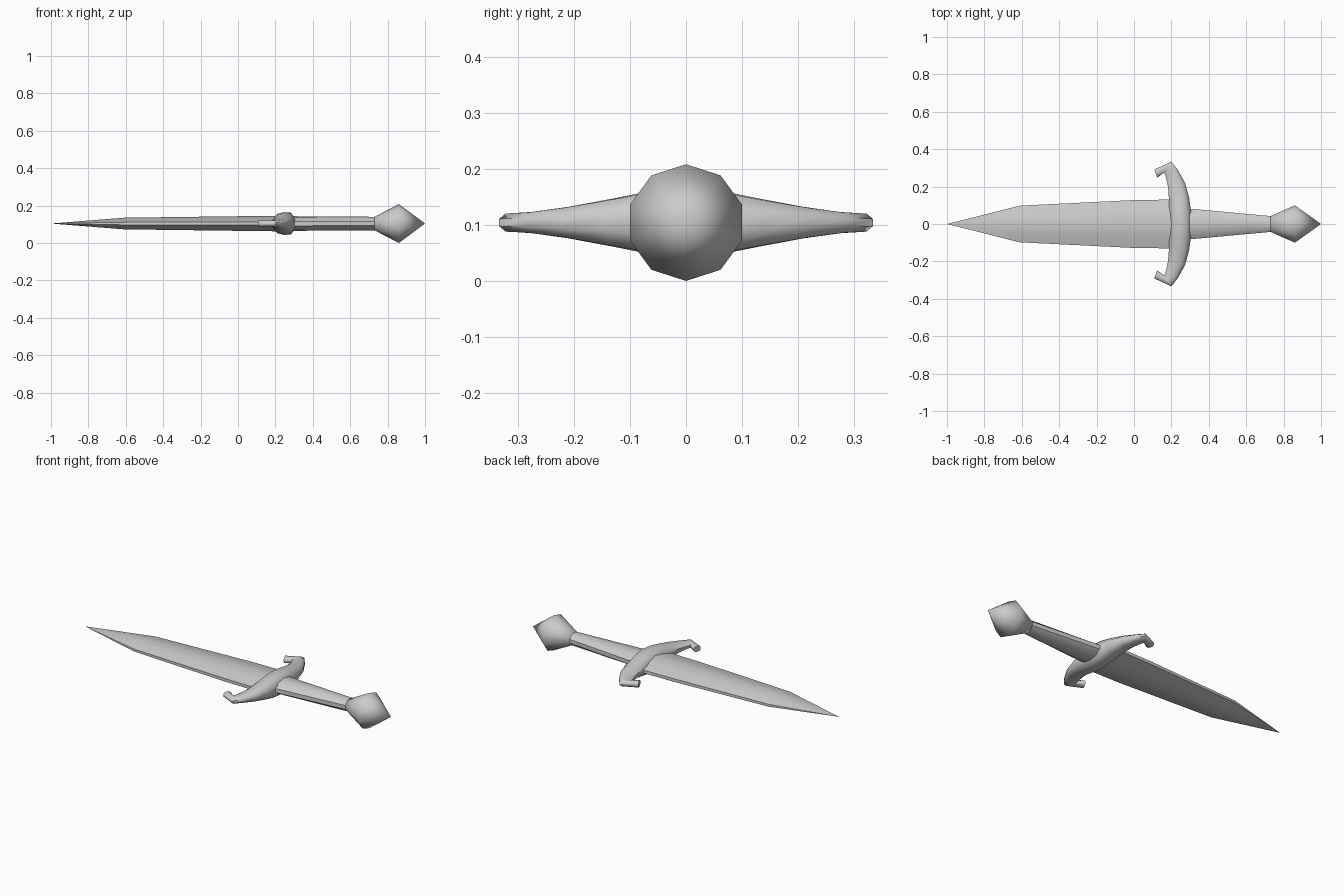
import bpy, bmesh
from math import sin, cos, pi
from mathutils import Vector

if "Cube" in bpy.data.objects:
    bpy.data.objects.remove(bpy.data.objects["Cube"])

Z = 0.104  # height of the dagger's centre line


def loft(name, rings, angle=0.6):
    """Skin a list of equal rings, cap both ends, merge collapsed tips."""
    bm = bmesh.new()
    loops = [[bm.verts.new(p) for p in r] for r in rings]
    n = len(rings[0])
    for a, b in zip(loops, loops[1:]):
        for i in range(n):
            j = (i + 1) % n
            bm.faces.new((a[i], a[j], b[j], b[i]))
    bm.faces.new(loops[0])
    bm.faces.new(loops[-1][::-1])
    bmesh.ops.remove_doubles(bm, verts=bm.verts, dist=1e-5)
    bmesh.ops.recalc_face_normals(bm, faces=bm.faces)
    mesh = bpy.data.meshes.new(name)
    bm.to_mesh(mesh)
    bm.free()
    ob = bpy.data.objects.new(name, mesh)
    bpy.context.collection.objects.link(ob)
    bpy.ops.object.select_all(action='DESELECT')
    ob.select_set(True)
    bpy.context.view_layer.objects.active = ob
    bpy.ops.object.shade_smooth_by_angle(angle=angle)
    return ob


def oval(x, ry, rz, n=10):
    return [(x, ry * cos(pi / 2 + 2 * pi * i / n), Z + rz * sin(pi / 2 + 2 * pi * i / n))
            for i in range(n)]


def blade_ring(x, w, t, e):
    shape = [(0, t), (w * .5, t * .72), (w, e), (w, -e), (w * .5, -t * .72),
             (0, -t), (-w * .5, -t * .72), (-w, -e), (-w, e), (-w * .5, t * .72)]
    return [(x, y, Z + z) for y, z in shape]


# Blade: ridged section with a thin flat edge, tapering to a point
loft("blade", [blade_ring(0.24, 0.131, 0.042, 0.009), blade_ring(0.0, 0.128, 0.039, 0.009),
               blade_ring(-0.61, 0.098, 0.031, 0.007), blade_ring(-1.0, 0, 0, 0)])

# Grip and faceted pommel
loft("grip", [oval(0.22, 0.093, 0.042), oval(0.31, 0.085, 0.039), oval(0.735, 0.044, 0.036)])
loft("pommel", [oval(0.73, 0.044, 0.036), oval(0.86, 0.105, 0.104), oval(1.0, 0, 0)], angle=1.2)

# Crossguard: (outer x, outer y, inner x, inner y, half height) from centre to hook
half = [(0.308, 0.0, 0.185, 0.0, 0.061), (0.304, 0.07, 0.186, 0.07, 0.055),
        (0.295, 0.14, 0.187, 0.13, 0.042), (0.273, 0.22, 0.182, 0.20, 0.028),
        (0.235, 0.288, 0.168, 0.26, 0.019), (0.200, 0.333, 0.162, 0.275, 0.017),
        (0.108, 0.291, 0.124, 0.248, 0.017)]


def guard_ring(ox, oy, ix, iy, h, side):
    o, i = Vector((ox, oy * side)), Vector((ix, iy * side))
    ring = []
    for t, z in ((0, .4), (.2, .95), (.5, 1), (.8, .85), (1, .4),
                 (1, -.4), (.8, -.85), (.5, -1), (.2, -.95), (0, -.4)):
        p = o.lerp(i, t)
        ring.append((p.x, p.y, Z + z * h))
    return ring


loft("crossguard", [guard_ring(*s, -1) for s in half[:0:-1]] + [guard_ring(*s, 1) for s in half],
     angle=0.9)
